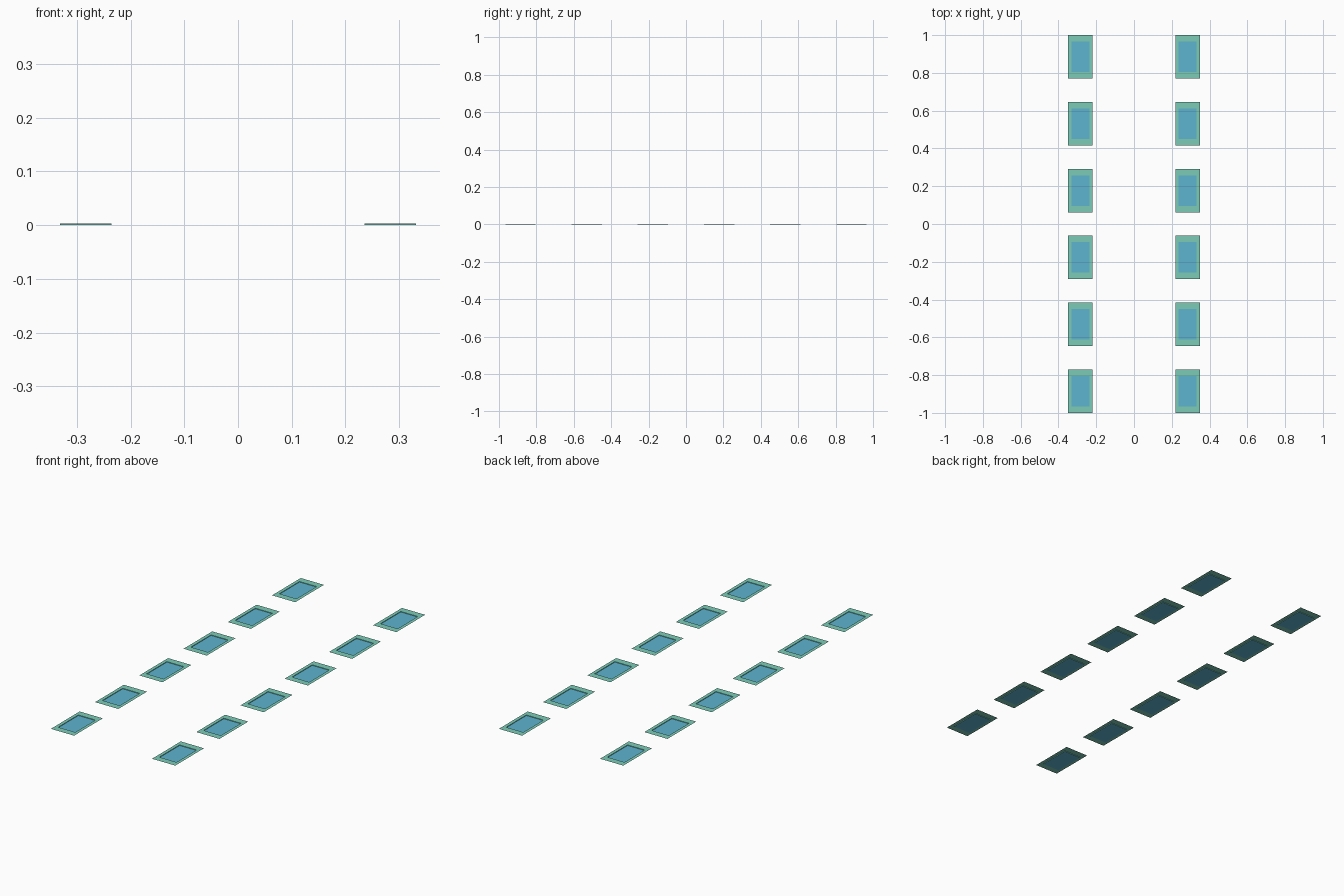
import bpy, bmesh

if "Cube" in bpy.data.objects:
    bpy.data.objects.remove(bpy.data.objects["Cube"])

def material(name, color):
    m = bpy.data.materials.new(name)
    m.diffuse_color = color
    m.use_nodes = True
    m.node_tree.nodes["Principled BSDF"].inputs["Base Color"].default_value = m.diffuse_color
    return m

FRAME = material("frame_green", (0.2, 0.6, 0.47, 1))
PANE = material("pane_blue", (0.11, 0.46, 0.64, 1))

DEPTH = 0.003                 # recess of the pane below the frame
OUT_X, OUT_Y = 0.065, 0.115   # half sizes of the frame
IN_X, IN_Y = 0.048, 0.081     # half sizes of the pane

def rect(bm, hx, hy, z):
    return [bm.verts.new((sx * hx, sy * hy, z))
            for sx, sy in ((-1, -1), (1, -1), (1, 1), (-1, 1))]

def make_mesh(bm, name, mat):
    me = bpy.data.meshes.new(name)
    bm.to_mesh(me)
    bm.free()
    me.materials.append(mat)
    return me

# Flat frame with thin walls running down to the recessed pane
bm = bmesh.new()
outer = rect(bm, OUT_X, OUT_Y, DEPTH)
inner = rect(bm, IN_X, IN_Y, DEPTH)
floor = rect(bm, IN_X, IN_Y, 0)
for upper, lower in ((outer, inner), (inner, floor)):
    for i in range(4):
        j = (i + 1) % 4
        bm.faces.new((upper[i], upper[j], lower[j], lower[i]))
frame_mesh = make_mesh(bm, "window_frame", FRAME)

# Recessed pane
bm = bmesh.new()
bm.faces.new(rect(bm, IN_X, IN_Y, 0))
pane_mesh = make_mesh(bm, "window_pane", PANE)

# Two mirrored rows of six
for side, sx in (("left", -1), ("right", 1)):
    for i in range(6):
        for part, me in (("frame", frame_mesh), ("pane", pane_mesh)):
            ob = bpy.data.objects.new(f"window_{part}_{side}_{i + 1}", me)
            ob.location = (sx * 0.2835, -0.885 + i * 0.354, 0)
            bpy.context.collection.objects.link(ob)
